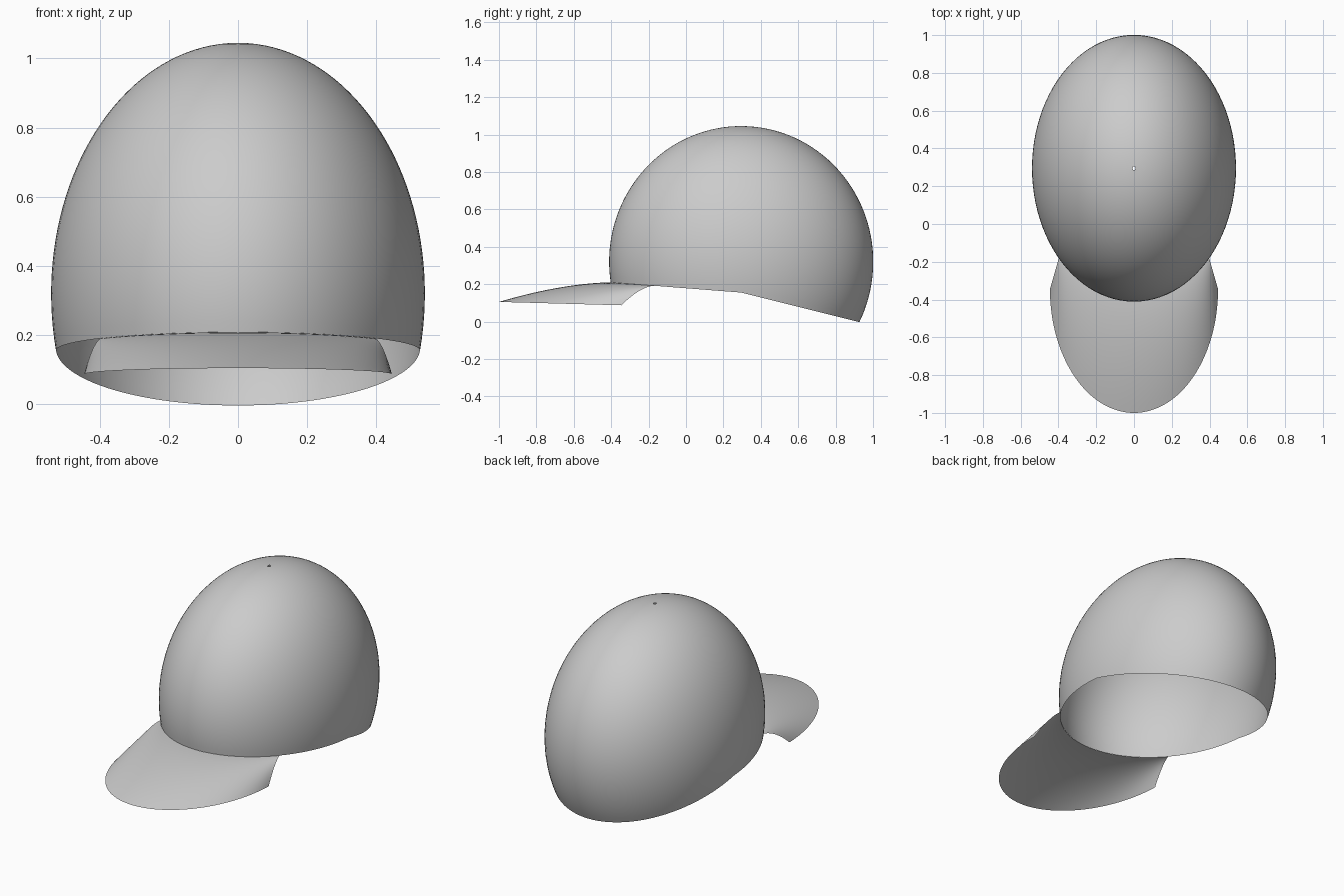
import bpy
from math import sin, cos, acos, radians, pi

if "Cube" in bpy.data.objects:
    bpy.data.objects.remove(bpy.data.objects["Cube"])

CY, CZ = 0.295, 0.32               # crown centre
RX, RY, RZ = 0.54, 0.706, 0.725    # crown radii


def crown_point(theta, phi):
    return (RX * sin(phi) * cos(theta), CY + RY * sin(phi) * sin(theta), CZ + RZ * cos(phi))


def rim_height(y):
    # bottom opening bends at the middle of the cap
    return 0.155 - (y - CY) * (0.078 if y < CY else 0.25)


def rim_phi(theta):
    phi = pi / 2
    for _ in range(30):
        y = crown_point(theta, phi)[1]
        phi = acos((rim_height(y) - CZ) / RZ)
    return phi


def grid_object(name, rows, closed, flip=False):
    # skin rows of points into a smooth quad surface
    n = len(rows[0])
    verts = [p for row in rows for p in row]
    faces = []
    for i in range(len(rows) - 1):
        for j in range(n if closed else n - 1):
            k = (j + 1) % n
            f = (i * n + j, (i + 1) * n + j, (i + 1) * n + k, i * n + k)
            faces.append(f[::-1] if flip else f)
    mesh = bpy.data.meshes.new(name)
    mesh.from_pydata(verts, [], faces)
    mesh.shade_smooth()
    obj = bpy.data.objects.new(name, mesh)
    bpy.context.collection.objects.link(obj)
    return obj


# Crown: open dome with a pinhole on top and an angled rim
SEG, RINGS = 96, 40
thetas = [2 * pi * j / SEG for j in range(SEG)]
ends = [rim_phi(t) for t in thetas]
TOP = 0.014
crown = [[crown_point(t, TOP + (e - TOP) * i / RINGS) for t, e in zip(thetas, ends)]
         for i in range(RINGS + 1)]
grid_object("crown", crown, True)

# Brim: lofted from the front of the rim to an elliptical outer edge, curving down
COLS, STEPS = 64, 16
brim = []
for i in range(STEPS + 1):
    s = i / STEPS
    row = []
    for j in range(COLS + 1):
        u = 2 * j / COLS - 1
        t = radians(-90 + 48 * u)
        xi, yi, zi = crown_point(t, rim_phi(t))
        a = radians(-90 + 90 * u)
        xo, yo = 0.445 * cos(a), -0.345 + 0.655 * sin(a)
        zo = 0.087 + 0.018 * (-0.345 - yo) / 0.655
        row.append((xi + (xo - xi) * s, yi + (yo - yi) * s, zi + (zo - zi) * s ** 1.7))
    brim.append(row)
grid_object("brim", brim, False)
